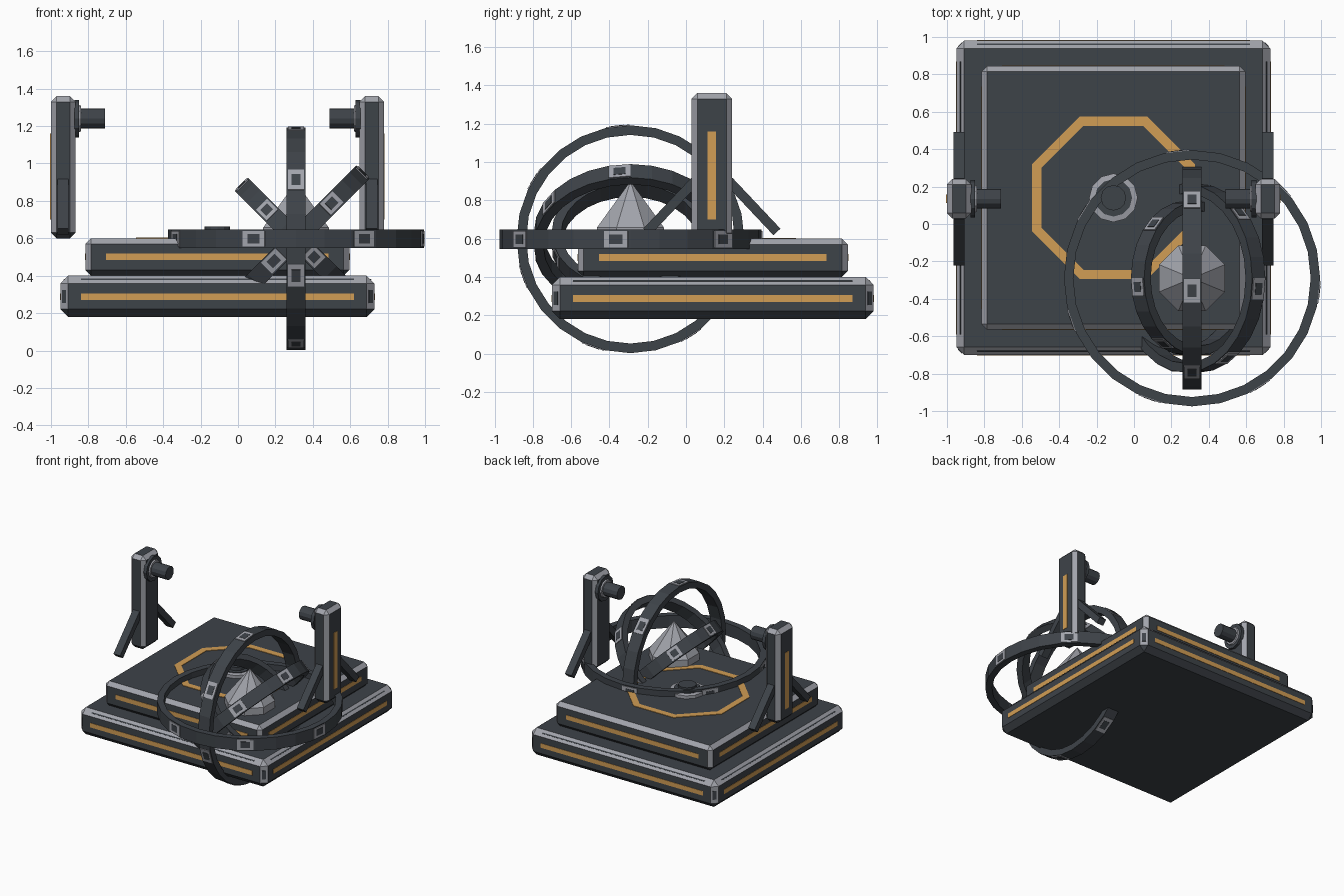
import bpy, bmesh
from math import cos, sin, pi, radians, tan
from mathutils import Matrix, Vector

if "Cube" in bpy.data.objects:
    bpy.data.objects.remove(bpy.data.objects["Cube"])


def material(name, rgb):
    m = bpy.data.materials.new(name)
    m.diffuse_color = (*rgb, 1)
    m.use_nodes = True
    m.node_tree.nodes["Principled BSDF"].inputs["Base Color"].default_value = m.diffuse_color
    return m


MATS = [material("dark_metal", (0.048, 0.056, 0.066)),
        material("light_edge", (0.36, 0.37, 0.41)),
        material("gold_inlay", (0.64, 0.34, 0.09))]
DARK, LIGHT, GOLD = 0, 1, 2
CX, CY = -0.11, 0.14                       # middle of the platform
T = Matrix.Translation


def finish(name, bm):
    bmesh.ops.recalc_face_normals(bm, faces=bm.faces)
    me = bpy.data.meshes.new(name)
    bm.to_mesh(me)
    bm.free()
    for m in MATS:
        me.materials.append(m)
    ob = bpy.data.objects.new(name, me)
    bpy.context.collection.objects.link(ob)
    return ob


def add_box(bm, matrix, size, mat):
    vs = bmesh.ops.create_cube(bm, size=1, matrix=matrix @ Matrix.Diagonal((*size, 1)))["verts"]
    for f in {f for v in vs for f in v.link_faces}:
        f.material_index = mat


def add_lathe(bm, matrix, profile, n, mat, phase=0.0, closed=False):
    """Sweep (radius, height) points around local z in n flat steps."""
    rings = [[bm.verts.new(matrix @ Vector((r * cos(phase + 2 * pi * i / n),
                                            r * sin(phase + 2 * pi * i / n), z)))
              for i in range(n)] for r, z in profile]
    pairs = list(zip(rings, rings[1:]))
    if closed:
        pairs.append((rings[-1], rings[0]))
    faces = [bm.faces.new((a[i], a[(i + 1) % n], b[(i + 1) % n], b[i]))
             for a, b in pairs for i in range(n)]
    if not closed:
        faces += [bm.faces.new(rings[0]), bm.faces.new(rings[-1])]
    for f in faces:
        f.material_index = mat


def bevel_box(bm, lo, hi, width):
    """Chamfered block: flat sides dark, chamfers light except underneath."""
    lo, hi = Vector(lo), Vector(hi)
    add_box(bm, T((lo + hi) / 2), hi - lo, DARK)
    bmesh.ops.bevel(bm, geom=bm.edges[:], offset=width, segments=1,
                    affect='EDGES', profile=0.5)
    bm.normal_update()
    for f in bm.faces:
        n = f.normal
        f.material_index = LIGHT if max(map(abs, n)) < 0.99 and n.z > -0.3 else DARK


# Two stepped platform slabs with gold strips on every side
for name, half, z0, z1, bev, strip, sz in (("lower_slab", 0.84, 0.18, 0.40, 0.042, 1.46, 0.288),
                                           ("upper_slab", 0.705, 0.40, 0.60, 0.03, 1.19, 0.502)):
    bm = bmesh.new()
    bevel_box(bm, (CX - half, CY - half, z0), (CX + half, CY + half, z1), bev)
    for k in range(4):
        turn = T((CX, CY, 0)) @ Matrix.Rotation(k * pi / 2, 4, 'Z')
        add_box(bm, turn @ T((0, -half, sz)), (strip, 0.006, 0.036), GOLD)
        if name == "lower_slab":
            # dark seam along the top chamfer and dark plate on each corner
            add_box(bm, turn @ T((0, -half + bev / 2, z1 - bev / 2)) @ Matrix.Rotation(radians(45), 4, 'X'),
                    (strip, 0.009, 0.006), DARK)
            add_box(bm, turn @ T((half - bev / 2, -half + bev / 2, sz)) @ Matrix.Rotation(radians(45), 4, 'Z'),
                    (0.03, 0.006, 0.07), DARK)
    finish(name, bm)

# Octagonal gold inlay on the top
bm = bmesh.new()
c = 1 / cos(pi / 8)
add_lathe(bm, T((CX, CY, 0.6)), [(0.435 * c, -0.003), (0.435 * c, 0.004),
                                 (0.385 * c, 0.004), (0.385 * c, -0.003)],
          8, GOLD, pi / 8, True)
finish("octagon_inlay", bm)

# Hub in the middle of the platform
bm = bmesh.new()
hub = T((CX, CY, 0.59))
add_lathe(bm, hub, [(0.13, 0), (0.13, 0.035), (0.10, 0.04), (0.10, 0)], 12, LIGHT, 0, True)
add_lathe(bm, hub, [(0.10, 0), (0.10, 0.045)], 12, DARK)
add_lathe(bm, hub, [(0.068, 0.0), (0.068, 0.072)], 12, DARK)
finish("hub", bm)

# Side posts, each with gold strip, braces and inward axle
for side, label in ((-1, "left"), (1, "right")):
    px = CX + side * 0.825
    py = 0.135
    bm = bmesh.new()
    bevel_box(bm, (px - 0.066, py - 0.106, 0.60), (px + 0.066, py + 0.106, 1.36), 0.03)
    add_box(bm, T((px + side * 0.066, py, 0.93)), (0.006, 0.046, 0.46), GOLD)
    finish(label + "_post", bm)

    bm = bmesh.new()
    for s in (-1, 1):
        a, b = Vector((px, py + s * 0.34, 0.635)), Vector((px, py + s * 0.09, 0.9))
        rot = (b - a).to_track_quat('Z', 'X').to_matrix().to_4x4()
        add_box(bm, T((a + b) / 2) @ rot, (0.06, 0.05, (b - a).length), DARK) \
            if abs((rot @ Vector((1, 0, 0))).x) > 0.5 else \
            add_box(bm, T((a + b) / 2) @ rot, (0.05, 0.06, (b - a).length), DARK)
    finish(label + "_braces", bm)

    bm = bmesh.new()
    axle = T((px - side * 0.06, py, 1.24)) @ Matrix.Rotation(-side * pi / 2, 4, 'Y')
    add_lathe(bm, axle, [(0.10, 0), (0.10, 0.026)], 12, DARK)
    add_lathe(bm, axle, [(0.075, 0.02), (0.068, 0.036)], 12, LIGHT)
    add_lathe(bm, axle, [(0.053, 0.03), (0.053, 0.165)], 12, DARK)
    finish(label + "_axle", bm)

# Four nested rings, each carrying seven studs on its outer face
CORE = Vector((0.31, -0.29, 0.597))
N = 28
for name, r, angle in (("outer_ring", 0.685, 0), ("upright_ring", 0.595, 90),
                       ("tilted_ring", 0.505, 45), ("inner_ring", 0.412, 135)):
    bm = bmesh.new()
    frame = T(CORE) @ Matrix.Rotation(-radians(angle), 4, 'Y')
    add_lathe(bm, frame, [(r, -0.05), (r, 0.05), (r - 0.05, 0.05), (r - 0.05, -0.05)],
              N, DARK, 0, True)
    flat = r * cos(pi / N)
    width = min(0.125, 2 * r * sin(pi / N) * 1.02)
    for k in range(7):
        spot = frame @ Matrix.Rotation(2 * pi * k / 7 - pi / N, 4, 'Z') @ T((flat, 0, 0))
        add_box(bm, spot, (0.010, width, 0.084), LIGHT)
        add_box(bm, spot, (0.014, width * 0.55, 0.05), DARK)
    finish(name, bm)

# Faceted crystal core
bm = bmesh.new()
add_lathe(bm, T(CORE), [(0.003, -0.3), (0.19, -0.06), (0.19, 0.06), (0.003, 0.3)],
          8, LIGHT, pi / 8)
finish("crystal_core", bm)
